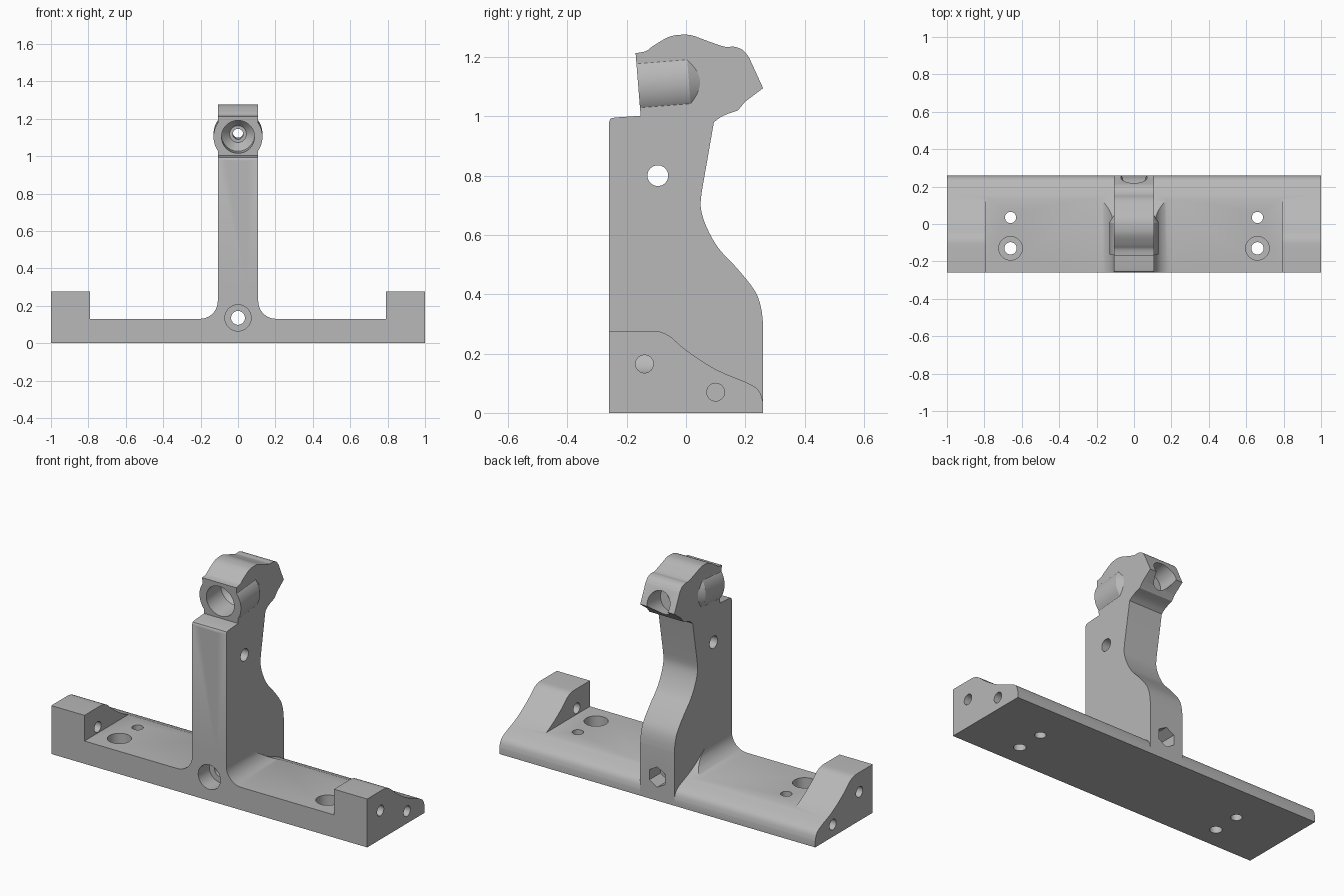
import bpy, math
from mathutils import Vector

if "Cube" in bpy.data.objects:
    bpy.data.objects.remove(bpy.data.objects["Cube"], do_unlink=True)

grey = bpy.data.materials.new("light grey")
grey.use_nodes = True
colour = (0.48, 0.48, 0.48, 1)
grey.diffuse_color = colour
grey.node_tree.nodes["Principled BSDF"].inputs["Base Color"].default_value = colour


def activate(obj):
    bpy.ops.object.select_all(action='DESELECT')
    obj.select_set(True)
    bpy.context.view_layer.objects.active = obj


def extrude(name, pts, axis, a, b):
    """Prism of a 2D outline; axis 'X' reads points as (y, z), 'Y' as (x, z)."""
    def place(t, p):
        return (t, *p) if axis == 'X' else (p[0], t, p[1])
    n = len(pts)
    verts = [place(t, p) for t in (a, b) for p in pts]
    faces = [tuple(range(n))[::-1], tuple(range(n, 2 * n))]
    faces += [(i, (i + 1) % n, n + (i + 1) % n, n + i) for i in range(n)]
    mesh = bpy.data.meshes.new(name)
    mesh.from_pydata(verts, [], faces)
    obj = bpy.data.objects.new(name, mesh)
    bpy.context.collection.objects.link(obj)
    activate(obj)
    bpy.ops.object.mode_set(mode='EDIT')
    bpy.ops.mesh.select_all(action='SELECT')
    bpy.ops.mesh.normals_make_consistent(inside=False)
    bpy.ops.object.mode_set(mode='OBJECT')
    mesh.materials.append(grey)
    return obj


def rod(name, start, end, r1, r2=None, sides=48):
    """Cylinder or cone between two points."""
    start, end = Vector(start), Vector(end)
    d = end - start
    bpy.ops.mesh.primitive_cone_add(
        vertices=sides, radius1=r1, radius2=r1 if r2 is None else r2,
        depth=d.length, location=(start + end) / 2,
        rotation=d.to_track_quat('Z', 'Y').to_euler())
    obj = bpy.context.object
    obj.name = name
    obj.data.materials.append(grey)
    return obj


def combine(target, tool, operation):
    activate(target)
    mod = target.modifiers.new("bool", 'BOOLEAN')
    mod.operation, mod.solver, mod.object = operation, 'EXACT', tool
    bpy.ops.object.modifier_apply(modifier=mod.name)
    bpy.data.objects.remove(tool, do_unlink=True)


def cut(tool):
    combine(body, tool, 'DIFFERENCE')


def smooth_outline(pts, steps=4):
    """Catmull-Rom curve through an open run of points."""
    p = [Vector(q) for q in pts]
    p = [p[0]] + p + [p[-1]]
    out = []
    for i in range(1, len(p) - 2):
        a, b, c, d = p[i - 1:i + 3]
        for k in range(steps):
            t = k / steps
            v = 0.5 * (2 * b + (c - a) * t + (2 * a - 5 * b + 4 * c - d) * t * t
                       + (3 * b - a - 3 * c + d) * t ** 3)
            out.append(tuple(v))
    return out + [tuple(p[-1])]


# base bar with its sloping rear
slope = smooth_outline([(.26, .035), (.247, .073), (.21, .1), (.1, .147), (0, .212),
                        (-.05, .255), (-.085, .273), (-.12, .277)])
body = extrude("bracket_body", [(-.26, 0), (.26, 0)] + slope + [(-.26, .277)], 'X', -1, 1)

# pockets either side of the upright, filleted at its foot
R, HALF = .095, .108
fillet = [(HALF + R - R * math.sin(a), .13 + R - R * math.cos(a))
          for a in [i * math.pi / 20 for i in range(11)]]
for s in (1, -1):
    outline = [(.79, .13)] + fillet + [(HALF, .5), (.79, .5)]
    cut(extrude("pocket_cutter", [(s * x, z) for x, z in outline], 'Y', -.5, .5))

# upright with curved back and clamp head
back = smooth_outline([(.26, .3), (.252, .36), (.23, .415), (.17, .49), (.11, .555),
                       (.07, .625), (.05, .69), (.053, .745)])
under = smooth_outline([(.094, .98), (.125, 1.002), (.175, 1.02)], 3)
crown = smooth_outline([(.212, 1.2), (.19, 1.225), (.16, 1.235), (.13, 1.235), (.07, 1.255),
                        (.02, 1.273), (-.02, 1.275), (-.06, 1.267), (-.11, 1.238),
                        (-.135, 1.22), (-.17, 1.213)])
profile = ([(-.26, 0), (.26, 0)] + back + under + [(.2, 1.05), (.26, 1.095)] + crown
           + [(-.153, 1.002), (-.24, .996), (-.255, .992), (-.26, .98)])
upright = extrude("upright", profile, 'X', -HALF, HALF)

# tilted bore axis through the head
def axis(y):
    return (0, y, 1.116 + .08 * y)

# barrel swelling at the sides of the head, trimmed to the head outline
barrel = rod("barrel", axis(-.3), axis(.01), .131, sides=64)
combine(barrel, rod("barrel_taper", axis(.0099), axis(.06), .131, .1, 64), 'UNION')
combine(barrel, extrude("barrel_trim", profile, 'X', -.3, .3), 'INTERSECT')
combine(upright, barrel, 'UNION')
combine(body, upright, 'UNION')

# trough in the step before the head
cut(rod("trough_cutter", axis(-.4), axis(-.161), .133, sides=64))

# front bore, conical seat, through hole and rear socket
cut(rod("bore_cutter", axis(-.3), axis(-.03), .088))
cut(rod("seat_cutter", axis(-.0301), axis(.02), .088, .045))
cut(rod("through_cutter", axis(-.1), axis(.3), .028))
cut(rod("socket_cutter", (0, .13, 1.105), (0, .4, 1.135), .07))

# foot screw: counterbore in front, hexagonal nut pocket behind
cut(rod("screw_cutter", (0, -.4, .135), (0, .4, .135), .037))
cut(rod("counterbore_cutter", (0, -.4, .135), (0, -.16, .135), .07))
cut(rod("nut_cutter", (0, .16, .135), (0, .4, .135), .058, sides=6))

# cross hole in the upright
cut(rod("cross_hole_cutter", (-.4, -.095, .8), (.4, -.095, .8), .035))

# mounting holes and end holes on both sides
for s in (1, -1):
    cut(rod("small_hole_cutter", (s * .66, .035, -.1), (s * .66, .035, .4), .03))
    cut(rod("bolt_cutter", (s * .66, -.13, -.1), (s * .66, -.13, .4), .033))
    cut(rod("bolt_head_cutter", (s * .66, -.13, .06), (s * .66, -.13, .4), .063))
    cut(rod("end_hole_cutter", (s * .7, -.14, .165), (s * 1.2, -.14, .165), .03))
    cut(rod("rear_end_hole_cutter", (s * .8, .1, .07), (s * 1.2, .1, .07), .03))

# softened edges and smooth curves
activate(body)
bpy.ops.object.shade_smooth_by_angle(angle=math.radians(30))
